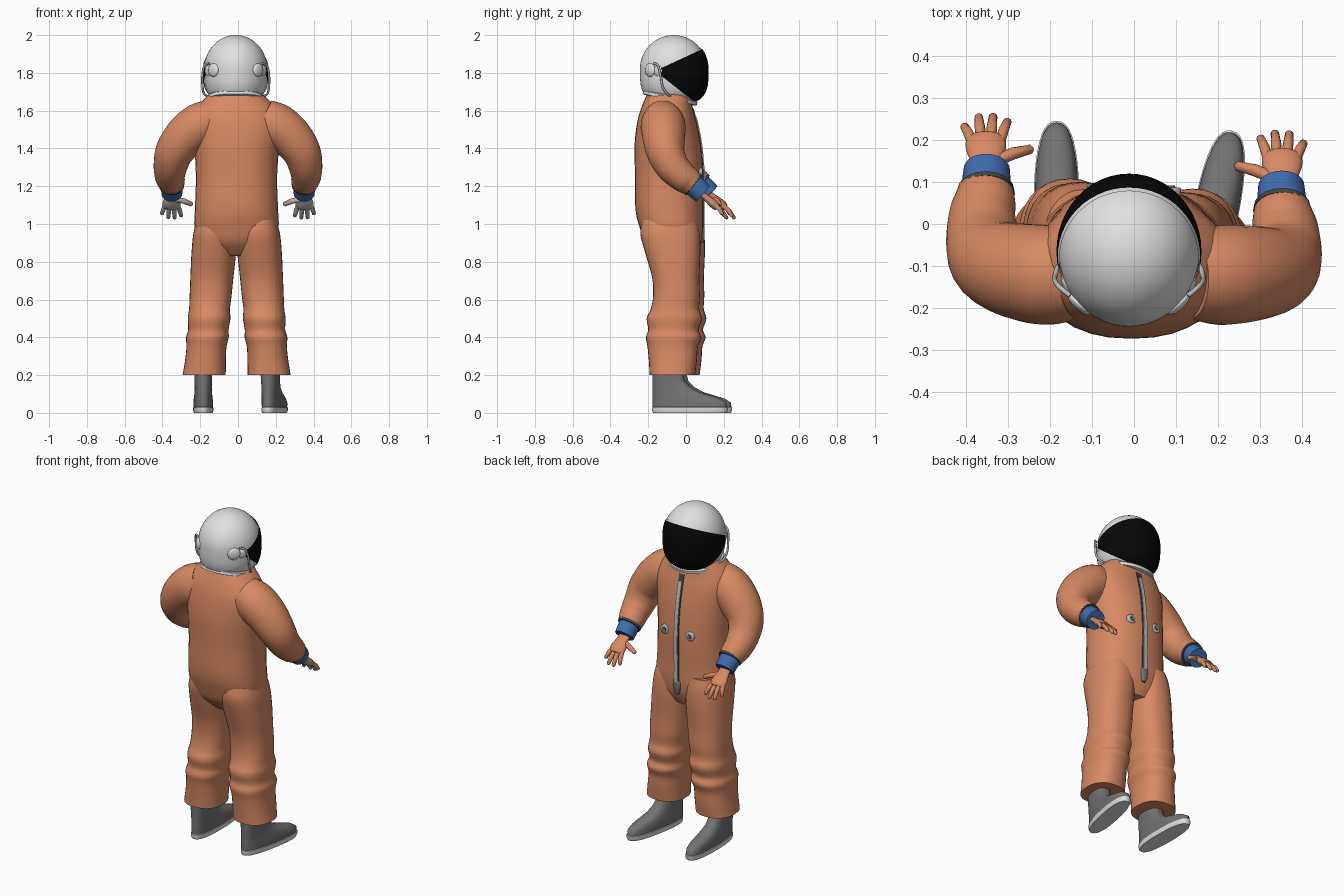
import bpy, bmesh
from math import sin, cos, pi, radians
from mathutils import Vector, Matrix

if "Cube" in bpy.data.objects:
    bpy.data.objects.remove(bpy.data.objects["Cube"])


def material(name, *rgb):
    m = bpy.data.materials.new(name)
    m.use_nodes = True
    m.diffuse_color = (*rgb, 1)
    m.node_tree.nodes["Principled BSDF"].inputs["Base Color"].default_value = (*rgb, 1)
    return m


ORANGE = material("orange fabric", 0.68, 0.25, 0.125)
WHITE = material("white shell", 0.75, 0.75, 0.75)
BLACK = material("black visor", 0.002, 0.002, 0.002)
BLUE = material("blue cuff", 0.05, 0.15, 0.42)
GREY = material("boot grey", 0.17, 0.17, 0.17)
SILVER = material("silver metal", 0.5, 0.5, 0.5)
DARK = material("dark trim", 0.06, 0.06, 0.06)


def finish(name, bm, mats, rule=None, angle=0.9):
    """Turn a bmesh into a smooth object; rule picks a material slot per face."""
    bmesh.ops.recalc_face_normals(bm, faces=bm.faces)
    bm.normal_update()
    if rule:
        for f in bm.faces:
            f.material_index = int(rule(f))
    me = bpy.data.meshes.new(name)
    bm.to_mesh(me)
    bm.free()
    for m in mats:
        me.materials.append(m)
    me.shade_smooth()
    me.set_sharp_from_angle(angle=angle)
    ob = bpy.data.objects.new(name, me)
    bpy.context.scene.collection.objects.link(ob)
    return ob


def skin(name, rings, mats, rule=None):
    """Bridge rings of points into a closed skin."""
    bm = bmesh.new()
    loops = [[bm.verts.new(p) for p in ring] for ring in rings]
    n = len(loops[0])
    for a, b in zip(loops, loops[1:]):
        for i in range(n):
            j = (i + 1) % n
            bm.faces.new((a[i], a[j], b[j], b[i]))
    bm.faces.new(loops[0])
    bm.faces.new(loops[-1])
    return finish(name, bm, mats, rule)


def resample(rows, k=4):
    """Catmull-Rom smoothing of rows of numbers."""
    rows = [Vector(r) for r in rows]
    p = [rows[0]] + rows + [rows[-1]]
    out = []
    for a, b, c, d in zip(p, p[1:], p[2:], p[3:]):
        for i in range(k):
            t = i / k
            out.append(b + (c - a) * (t / 2) + (2 * a - 5 * b + 4 * c - d) * (t * t / 2)
                       + (3 * b - a - 3 * c + d) * (t ** 3 / 2))
    return out + [rows[-1]]


def power(v, e):
    return abs(v) ** e * (1 if v > 0 else -1)


def loft(name, rows, mats, n=2.3, sides=32, matrix=Matrix(), rule=None):
    """Stack rounded sections; each row is z, centre x, half width, back y, front y."""
    rings = []
    for z, cx, rx, y0, y1 in rows:
        rings.append([matrix @ Vector((cx + rx * power(cos(a), 2 / n),
                                       (y0 + y1) / 2 + (y1 - y0) / 2 * power(sin(a), 2 / n), z))
                      for a in (2 * pi * i / sides for i in range(sides))])
    return skin(name, rings, mats, rule)


def tube(name, rows, mats, flat=1, sides=20, matrix=Matrix(), rule=None):
    """Sweep a circle along x, y, z, radius rows."""
    pts = [Vector(r[:3]) for r in rows]
    rings = []
    for i, p in enumerate(pts):
        t = pts[min(i + 1, len(pts) - 1)] - pts[max(i - 1, 0)]
        u = t.cross(Vector((1, 0, 0))).normalized()
        v = t.cross(u).normalized()
        rings.append([matrix @ (p + rows[i][3] * (u * flat * sin(a) + v * cos(a)))
                      for a in (2 * pi * j / sides for j in range(sides))])
    return skin(name, rings, mats, rule)


# Torso
torso = resample([(0.83, -0.01, 0.10, -0.15, 0.05), (0.9, -0.01, 0.19, -0.215, 0.08),
                  (0.98, -0.008, 0.222, -0.245, 0.09), (1.08, -0.008, 0.22, -0.268, 0.09),
                  (1.25, -0.008, 0.215, -0.27, 0.092), (1.42, -0.006, 0.225, -0.272, 0.078),
                  (1.54, -0.005, 0.235, -0.258, 0.055), (1.62, -0.008, 0.205, -0.235, 0.035),
                  (1.69, -0.012, 0.14, -0.205, 0.03)])
loft("suit_torso", torso, [ORANGE])


def chest(x, z):
    """Front y of the torso at x, z."""
    for a, b in zip(torso, torso[1:]):
        if a[0] <= z <= b[0]:
            r = a.lerp(b, (z - a[0]) / (b[0] - a[0]))
            h = (r[4] - r[3]) / 2
            return r[3] + h + h * (1 - abs((x - r[1]) / r[2]) ** 2.3) ** (1 / 2.3)


# Legs, with bunched fabric around knee and shin
for side, s, dy in (("left", 1, -0.012), ("right", -1, 0.012)):
    rows = [(0.2, 0.172, 0.114, -0.18, 0.06), (0.28, 0.165, 0.108, -0.185, 0.07),
            (0.35, 0.16, 0.106, -0.192, 0.075), (0.4, 0.155, 0.113, -0.2, 0.092),
            (0.44, 0.15, 0.107, -0.188, 0.078), (0.5, 0.146, 0.113, -0.196, 0.096),
            (0.55, 0.144, 0.108, -0.175, 0.082), (0.62, 0.138, 0.111, -0.162, 0.085),
            (0.72, 0.131, 0.114, -0.168, 0.083), (0.85, 0.121, 0.118, -0.205, 0.088),
            (0.95, 0.114, 0.115, -0.23, 0.085), (1.02, 0.11, 0.1, -0.22, 0.07)]
    rows = [(z, s * x - 0.007, w, a + dy, b + dy) for z, x, w, a, b in rows]
    loft(side + "_trouser_leg", resample(rows), [ORANGE])

# Boots with pale soles
boot = [(0.0, 0, 0.05, -0.06, 0.335), (0.012, 0, 0.054, -0.065, 0.342), (0.028, 0, 0.054, -0.065, 0.343),
        (0.03, 0, 0.051, -0.062, 0.339), (0.055, 0, 0.052, -0.063, 0.335), (0.075, 0, 0.05, -0.063, 0.305),
        (0.092, 0, 0.048, -0.062, 0.25), (0.11, 0, 0.046, -0.062, 0.19), (0.135, 0, 0.045, -0.062, 0.145),
        (0.17, 0, 0.046, -0.062, 0.11), (0.25, 0, 0.05, -0.062, 0.09)]
for side, place, turn in (("left", (0.167, -0.115, 0), -11), ("right", (-0.184, -0.098, 0), 0)):
    m = Matrix.Translation(place) @ Matrix.Rotation(radians(turn), 4, "Z")
    loft(side + "_boot", boot, [GREY, WHITE], 2.5, 40, m, lambda f: f.calc_center_median().z < 0.03)

# Arms, cuffs and hands
for side, s, dy in (("left", 1, -0.04), ("right", -1, 0)):
    def limb(rows):
        return [(s * x, y + dy * min(1, max(0, (1.5 - z) / 0.25)), z, r) for x, y, z, r in rows]
    tube(side + "_sleeve", resample(limb([
        (0.13, -0.125, 1.565, 0.10), (0.2, -0.122, 1.525, 0.118), (0.275, -0.112, 1.465, 0.114),
        (0.335, -0.09, 1.385, 0.102), (0.357, -0.045, 1.31, 0.09), (0.361, 0.015, 1.255, 0.08),
        (0.355, 0.05, 1.23, 0.074), (0.352, 0.08, 1.207, 0.066)])), [ORANGE], sides=28)
    tube(side + "_sleeve_band", limb([(0.352, 0.072, 1.213, 0.069), (0.352, 0.083, 1.204, 0.067)]), [DARK])
    tube(side + "_cuff", limb([(0.352, 0.075, 1.21, 0.059), (0.351, 0.1, 1.187, 0.058),
                               (0.35, 0.13, 1.16, 0.055)]), [BLUE], sides=28)
    hand = Matrix.Translation((s * 0.352, 0.13 + dy, 1.155)) @ Matrix.Rotation(radians(-41), 4, "X")
    down = hand.to_3x3() @ Vector((0, 0, -1))

    def palm_side(f):
        return f.normal.dot(down) > 0.35
    tube(side + "_palm", resample([(0, -0.02, 0, 0.036), (0, 0.02, 0, 0.036), (0, 0.06, 0, 0.047),
                                   (0, 0.09, 0, 0.047), (0, 0.105, 0, 0.036)], 3),
         [ORANGE, SILVER], 0.48, 20, hand, palm_side)

    def finger(name, base, tip, r):
        a, b = Vector(base), Vector(tip)
        mid = a.lerp(b, 0.5) + Vector((0, 0, 0.006))
        end = b.lerp(mid, 0.12)
        tube(side + name, [(*a, r), (*mid, r), (*end, r * 0.8), (*b, r * 0.3)],
             [ORANGE, SILVER], 1, 10, hand, palm_side)
    for i, reach in enumerate((0.165, 0.182, 0.18, 0.148)):
        spread = (1.5 - i) * -s
        finger("_finger_%d" % (i + 1), (spread * 0.022, 0.085, 0),
               (spread * 0.035, reach, -0.012), 0.0125)
    finger("_thumb", (-s * 0.02, 0.03, -0.005), (-s * 0.112, 0.072, -0.008), 0.0145)

# Helmet: rounded shell, boxier below, cut at the tilted neck line
CENTRE = Vector((-0.012, -0.065, 1.82))
PIVOT = Vector((0, -0.16, 1.81))
NECK, NECK_UP = Vector((0, -0.08, 1.67)), Vector((0, 0.21, 0.98))


def dome(name, mat, scale, cuts):
    bm = bmesh.new()
    bmesh.ops.create_uvsphere(bm, u_segments=48, v_segments=32, radius=1)
    for v in bm.verts:
        x, y, z = v.co
        h = max((x * x + y * y) ** 0.5, 1e-6)
        k = (1 - min(1, abs(z)) ** 3.3) ** (1 / 3.3) / h if z < 0 and h > 1e-4 else 1
        v.co = CENTRE + Vector((x * k * 0.167, y * k * 0.179, z * 0.18)) * scale
    for point, normal in cuts:
        bmesh.ops.bisect_plane(bm, geom=bm.verts[:] + bm.edges[:] + bm.faces[:],
                               plane_co=point, plane_no=normal, clear_inner=True)
    return finish(name, bm, [mat])


def wedge(gap):
    upper, lower = Vector((0, 0.12, -0.26)).normalized(), Vector((0, 0.15, 0.19)).normalized()
    return [(PIVOT - upper * gap, upper), (PIVOT - lower * gap, lower), (NECK, NECK_UP)]


dome("helmet_shell", WHITE, 1, [(NECK, NECK_UP)])
dome("visor_frame", WHITE, 1.018, wedge(0.012))
dome("visor", BLACK, 1.032, wedge(0.002))

# Neck ring
bm = bmesh.new()
bmesh.ops.create_circle(bm, segments=40, radius=1)
tilt = Matrix.Rotation(radians(-12), 3, "X")
ring_path = [NECK + Vector((-0.012, 0, 0)) + tilt @ v.co for v in bm.verts]
bm.free()
loft("neck_ring", [(z, -0.012, w, -w, w * 0.95) for z, w in
                   ((-0.016, 0.138), (-0.012, 0.15), (0.004, 0.15), (0.01, 0.14))],
     [WHITE], 2.2, 40, Matrix.Translation(NECK) @ tilt.to_4x4())

# Visor pivots, back plates and hoses
for side, s in (("left", 1), ("right", -1)):
    for part, y, z, w, r in (("_visor_pivot", -0.145, 1.81, 0.143, 0.03),
                             ("_ear_plate", -0.19, 1.815, 0.118, 0.036)):
        bm = bmesh.new()
        bmesh.ops.create_uvsphere(bm, u_segments=20, v_segments=10, radius=1)
        turn = Vector((s * w, y - CENTRE.y, 0)).to_track_quat("Z", "Y").to_matrix().to_4x4()
        bm.transform(Matrix.Translation((s * w - 0.012, y, z)) @ turn @ Matrix.Diagonal((r, r, 0.014, 1)))
        finish(side + part, bm, [WHITE])
    hose = [(0.14, -0.17, 1.85), (0.165, -0.15, 1.84), (0.176, -0.135, 1.79),
            (0.176, -0.125, 1.73), (0.168, -0.1, 1.69), (0.145, -0.08, 1.675)]
    tube(side + "_hose", resample([(s * x - 0.012, y, z, 0.006) for x, y, z in hose]), [SILVER], sides=8)


# Zip: dark tape under a silver strip
def strip(name, half, lift, low, high, mat):
    bm = bmesh.new()
    steps = 24
    rows = []
    for i in range(steps + 1):
        z = low + (high - low) * i / steps
        rows.append([bm.verts.new((x, chest(0, z) + d, z))
                     for x, d in ((-half, -0.004), (-half, lift), (half, lift), (half, -0.004))])
    for a, b in zip(rows, rows[1:]):
        for i in range(3):
            bm.faces.new((a[i], a[i + 1], b[i + 1], b[i]))
    finish(name, bm, [mat])


strip("zip_tape", 0.016, 0.004, 0.97, 1.61, DARK)
strip("zip_strip", 0.011, 0.008, 0.97, 1.57, SILVER)
loft("zip_flap", [(0.9, 0, 0.012, 0.06, 0.093), (0.93, 0, 0.022, 0.06, 0.099),
                  (0.975, 0, 0.026, 0.06, 0.099), (0.985, 0, 0.02, 0.06, 0.096)], [GREY], 3, 16)

# Chest connectors: silver rim with dark port
for side, s in (("left", 1), ("right", -1)):
    x, z = s * 0.085, 1.27
    y = chest(x, z)
    for part, mat, r, out in (("_connector_rim", SILVER, 0.027, 0.008), ("_connector_port", GREY, 0.014, 0.012)):
        tube(side + part, [(x, y - 0.015, z, r), (x, y + out * 0.6, z, r), (x, y + out, z, r * 0.85)], [mat])
